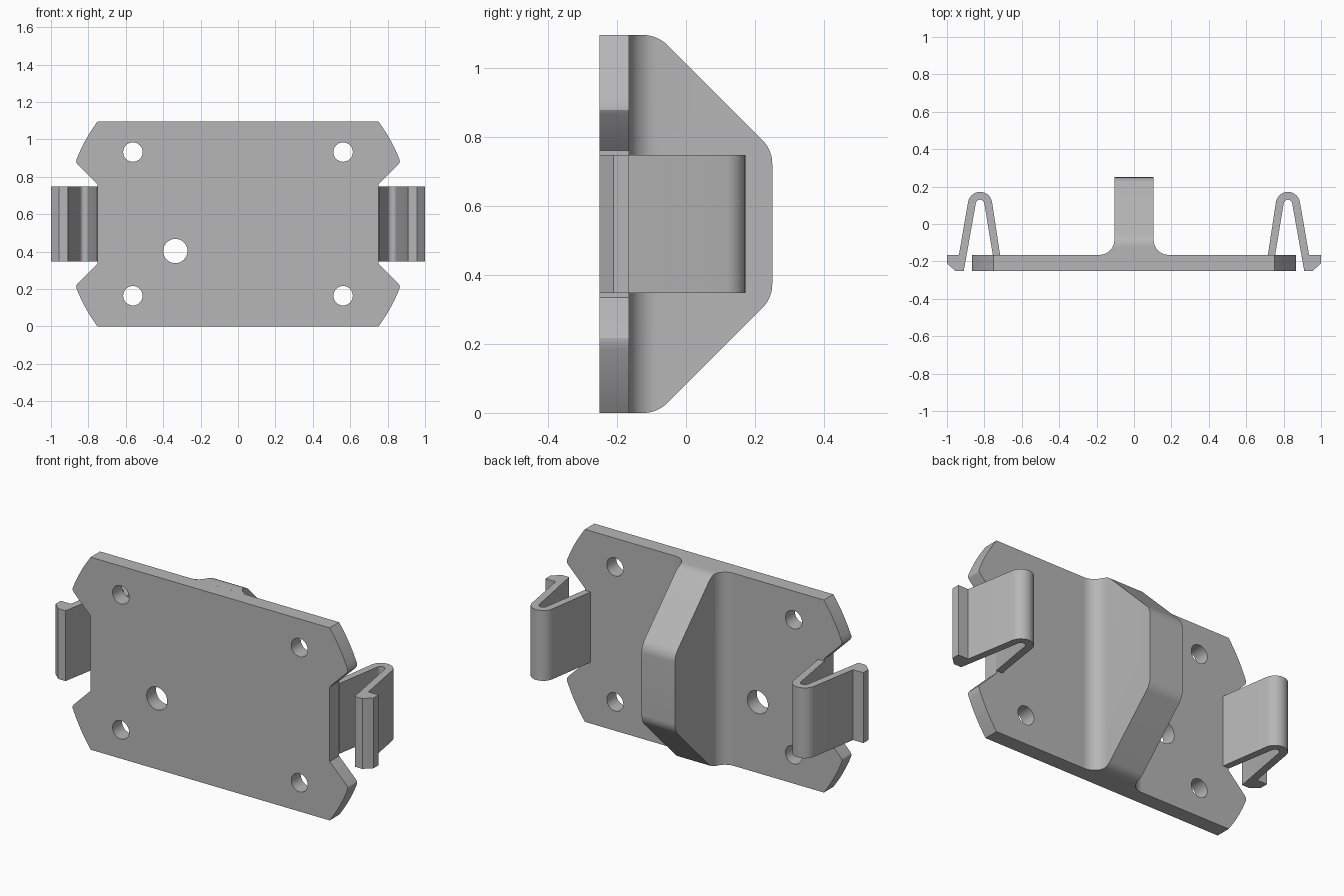
import bpy, bmesh
from math import sin, cos, radians, tan
from mathutils import Vector

cube = bpy.data.objects.get("Cube")
if cube:
    bpy.data.objects.remove(cube, do_unlink=True)

steel = bpy.data.materials.new("plain_grey")
steel.use_nodes = True
GREY = (0.47, 0.47, 0.47, 1)
steel.diffuse_color = GREY
steel.node_tree.nodes["Principled BSDF"].inputs["Base Color"].default_value = GREY

HEIGHT, MID = 1.095, 0.5475
FRONT, BACK = -0.25, -0.165


def arc(cx, cy, r, start, end, n=10):
    angles = [radians(start + (end - start) * i / n) for i in range(n + 1)]
    return [(cx + r * cos(a), cy + r * sin(a)) for a in angles]


def rounded(prev, corner, nxt, r, n=8):
    """Arc of radius r that replaces a corner between two straight edges."""
    p, c, q = Vector(prev), Vector(corner), Vector(nxt)
    u, v = (p - c).normalized(), (q - c).normalized()
    half = u.angle(v) / 2
    centre = c + (u + v).normalized() * (r / sin(half))
    a, b = c + u * (r / tan(half)) - centre, c + v * (r / tan(half)) - centre
    return [tuple(centre + a.lerp(b, i / n).normalized() * r) for i in range(n + 1)]


def prism(name, outline, axis, low, high):
    """Extrude a 2D outline along one axis."""
    place = {"x": lambda u, v: (low, u, v),
             "y": lambda u, v: (u, low, v),
             "z": lambda u, v: (u, v, low)}[axis]
    shift = Vector([(high - low) * (axis == a) for a in "xyz"])
    bm = bmesh.new()
    face = bm.faces.new([bm.verts.new(place(*p)) for p in outline])
    top = bmesh.ops.extrude_face_region(bm, geom=[face])["geom"]
    bmesh.ops.translate(bm, vec=shift,
                        verts=[g for g in top if isinstance(g, bmesh.types.BMVert)])
    bmesh.ops.recalc_face_normals(bm, faces=bm.faces)
    mesh = bpy.data.meshes.new(name)
    bm.to_mesh(mesh)
    bm.free()
    mesh.materials.append(steel)
    obj = bpy.data.objects.new(name, mesh)
    bpy.context.collection.objects.link(obj)
    return obj


def activate(obj):
    bpy.ops.object.select_all(action="DESELECT")
    obj.select_set(True)
    bpy.context.view_layer.objects.active = obj


def cut(obj, tool, operation):
    activate(obj)
    mod = obj.modifiers.new("cut", "BOOLEAN")
    mod.operation, mod.solver, mod.object = operation, "EXACT", tool
    bpy.ops.object.modifier_apply(modifier=mod.name)
    bpy.data.objects.remove(tool, do_unlink=True)


def smooth(obj):
    activate(obj)
    bpy.ops.object.shade_smooth_by_angle(angle=radians(30))


# Back plate: one quarter of the outline, mirrored up-down then left-right
quarter = [(0.752, 0.76), (0.858, 0.866), (0.865, 0.878)] + arc(0, MID, 0.93, 21.6, 36.06)
right = [(x, HEIGHT - z) for x, z in reversed(quarter)] + quarter
plate = prism("back_plate", right + [(-x, z) for x, z in reversed(right)],
              "y", FRONT, BACK)

# Screw holes in the corners and one larger off-centre hole
holes = [(x, z, 0.052) for x in (-0.562, 0.562) for z in (0.164, 0.932)]
for x, z, r in holes + [(-0.335, 0.403, 0.065)]:
    cut(plate, prism("hole_cutter", arc(x, z, r, 0, 348.75, 31), "y", -0.4, 0), "DIFFERENCE")
smooth(plate)

# Rear rib: filleted section along z, trimmed to a chamfered side profile
flank = [(0.105, 0.253)] + arc(0.185, BACK + 0.08, 0.08, 180, 270)
rib = prism("rear_rib", flank + [(-x, y) for x, y in reversed(flank)], "z", -0.1, 1.2)
base, foot, crest = (-0.4, 0), (-0.083, 0), (0.25, 0.333)
lower = [base] + rounded(base, foot, crest, 0.095) + rounded(foot, crest, (0.25, MID), 0.095)
side = lower + [(y, HEIGHT - z) for y, z in reversed(lower)]
cut(rib, prism("rib_cutter", side, "x", -0.5, 0.5), "INTERSECT")
smooth(rib)

# Spring clips: bent strips with a hooked foot on the free leg
outer = arc(0.823, 0.107, 0.065, 170, 10, 14)
inner = arc(0.823, 0.107, 0.023, 10, 170, 10)
hook = [(0.936, BACK), (1.0, BACK), (1.0, -0.21), (0.957, FRONT), (0.91, FRONT)]
strip = [(0.716, BACK)] + outer + hook + inner + [(0.755, BACK)]
for label, s in (("left", 1), ("right", -1)):
    smooth(prism(label + "_spring_clip", [(s * x, y) for x, y in strip], "z", 0.348, 0.748))
